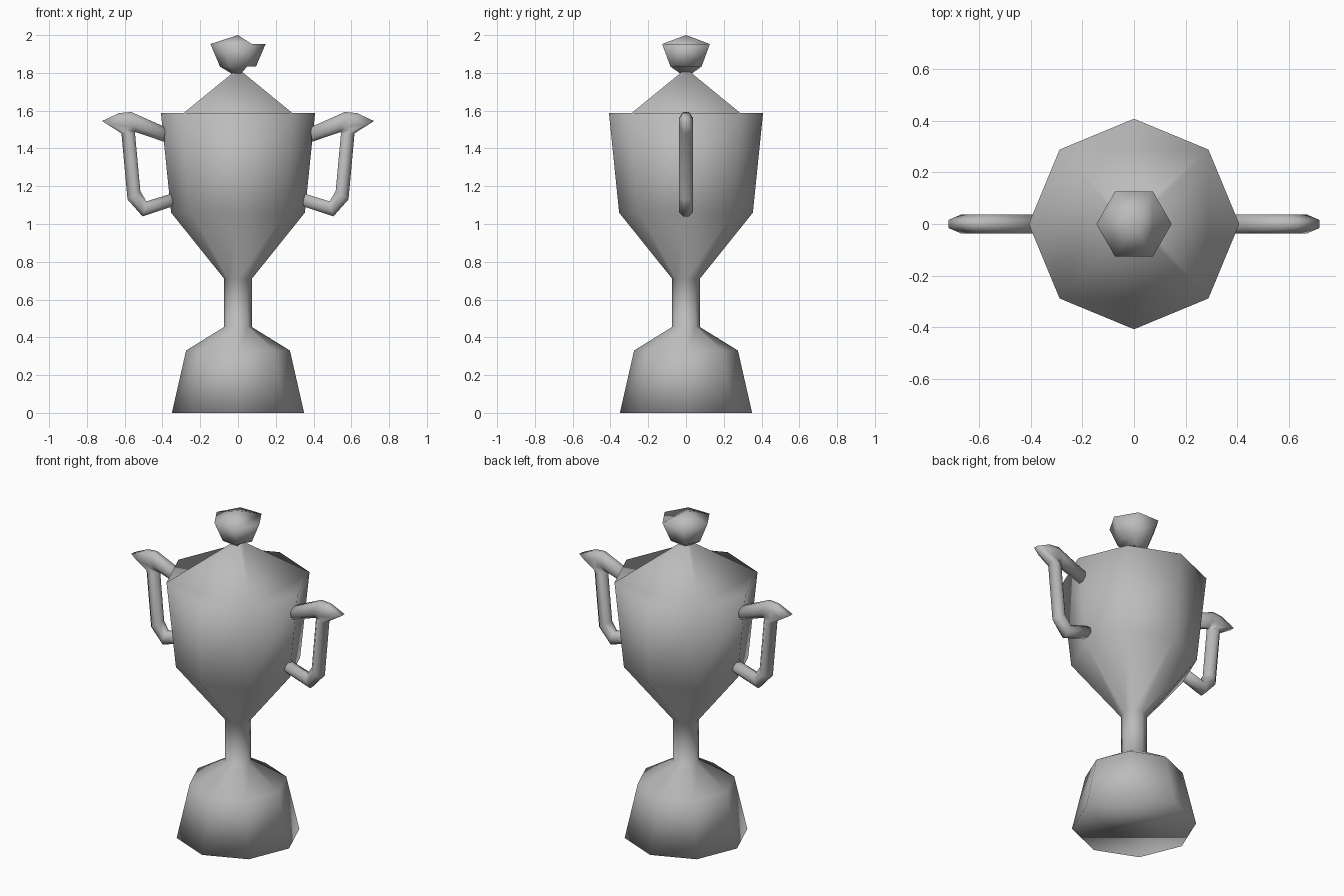
import bpy, bmesh, math
from mathutils import Vector

cube = bpy.data.objects.get("Cube")
if cube:
    bpy.data.objects.remove(cube, do_unlink=True)

GREY = (0.5, 0.5, 0.5, 1)
metal = bpy.data.materials.new("plain grey")
metal.use_nodes = True
metal.diffuse_color = GREY
metal.node_tree.nodes["Principled BSDF"].inputs["Base Color"].default_value = GREY


def ring(bm, sides, radius, z):
    """Horizontal ring whose first vertex lies on +x."""
    step = math.tau / sides
    return [bm.verts.new((radius * math.cos(i * step), radius * math.sin(i * step), z))
            for i in range(sides)]


def bridge(bm, a, b):
    n = len(a)
    for i in range(n):
        j = (i + 1) % n
        bm.faces.new((a[i], a[j], b[j], b[i]))


def loft(bm, rings):
    for a, b in zip(rings, rings[1:]):
        bridge(bm, a, b)


def finish(bm, name):
    bmesh.ops.recalc_face_normals(bm, faces=bm.faces)
    for f in bm.faces:
        f.smooth = True
    mesh = bpy.data.meshes.new(name)
    bm.to_mesh(mesh)
    bm.free()
    mesh.materials.append(metal)
    obj = bpy.data.objects.new(name, mesh)
    bpy.context.collection.objects.link(obj)
    return obj


# Cup: base, stem, bowl and lid as one eight-sided turned form
bm = bmesh.new()
profile = [(0.35, 0), (0.275, 0.33), (0.073, 0.455), (0.073, 0.71), (0.354, 1.06), (0.408, 1.587)]
rings = [ring(bm, 8, r, z) for r, z in profile]
loft(bm, rings)
bm.faces.new(rings[0])
rim = rings[-1]
for i in range(0, 8, 2):                      # flat corners beside the four-sided lid
    bm.faces.new((rim[i - 1], rim[i], rim[i + 1]))
crown = ring(bm, 8, 0.028, 1.807)
for v in crown[::2]:
    bm.verts.remove(v)
crown = crown[1::2]
bridge(bm, rim[1::2], crown)
bm.faces.new(crown)
finish(bm, "cup")

# Knob: six-sided, with the +x corner left out of the cone above and below
bm = bmesh.new()
low, high = ring(bm, 6, 0.095, 1.833), ring(bm, 6, 0.146, 1.953)
bridge(bm, low, high)
neck = ring(bm, 6, 0.032, 1.795)
bm.verts.remove(neck[0])
bridge(bm, neck[1:], low[1:])
bm.faces.new(neck[1:])
tip = bm.verts.new((0, 0, 2))
for loop in (low, high):
    bm.faces.new((loop[5], loop[0], loop[1]))
for a, b in zip(high[1:], high[2:] + high[1:2]):
    bm.faces.new((a, b, tip))
finish(bm, "lid_knob")

# Handles: octagonal tube given by outer and inner points (x, z) of each section
sections = [((0.385, 1.513), (0.39, 1.435)), ((0.565, 1.593), (0.543, 1.487)),
            ((0.63, 1.587), (0.545, 1.484)), ((0.72, 1.545), (0.546, 1.481)),
            ((0.617, 1.48), (0.545, 1.477)), ((0.585, 1.13), (0.517, 1.174)),
            ((0.505, 1.04), (0.485, 1.12)), ((0.34, 1.095), (0.355, 1.16))]
HALF_WIDTH = 0.037
for name, side in (("left_handle", 1), ("right_handle", -1)):
    bm = bmesh.new()
    rings = []
    for outer, inner in sections:
        o, n = (Vector((side * p[0], 0, p[1])) for p in (outer, inner))
        mid, arm = (o + n) / 2, (o - n) / 2
        k = 1 / math.cos(math.pi / 8)
        angles = [(i + 0.5) * math.tau / 8 for i in range(8)]
        rings.append([bm.verts.new(mid + k * (arm * math.cos(a)
                                              + Vector((0, HALF_WIDTH, 0)) * math.sin(a)))
                      for a in angles])
    loft(bm, rings)
    bm.faces.new(rings[0])
    bm.faces.new(rings[-1])
    finish(bm, name)
